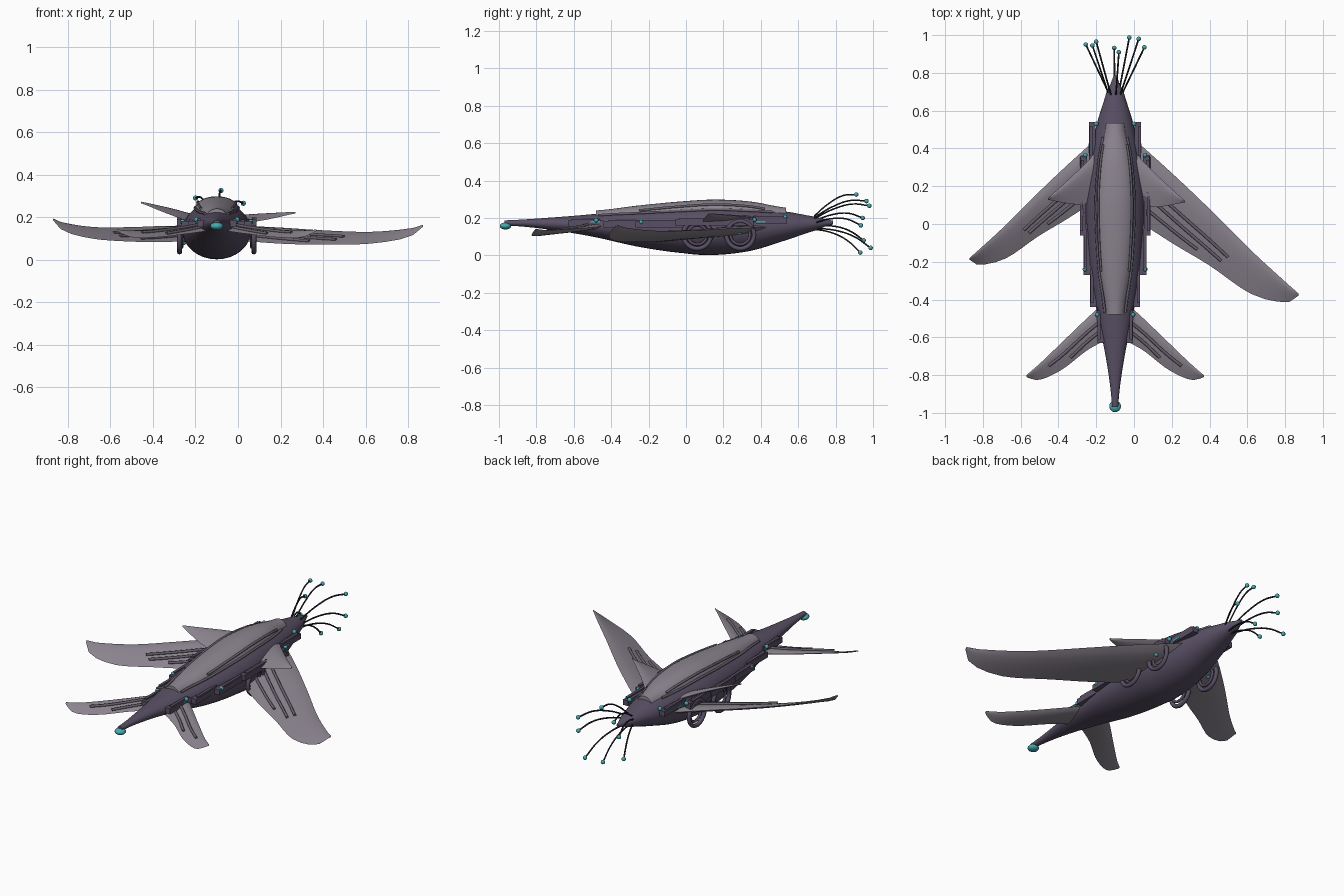
import bpy, bmesh, math
from mathutils import Vector

old = bpy.data.objects.get("Cube")
if old:
    bpy.data.objects.remove(old, do_unlink=True)
AX = -0.1  # hull axis


def material(name, rgb):
    m = bpy.data.materials.new(name)
    m.use_nodes = True
    m.diffuse_color = (*rgb, 1)
    m.node_tree.nodes["Principled BSDF"].inputs["Base Color"].default_value = (*rgb, 1)
    return m


HULL = material("dark purple hull", (0.1, 0.08, 0.13))
SHELL = material("grey membrane", (0.265, 0.235, 0.28))
TRIM = material("grey purple ribs", (0.14, 0.12, 0.155))
BLACK = material("near black tendril", (0.02, 0.018, 0.025))
TEAL = material("teal glow", (0.06, 0.4, 0.43))


def finish(obj, name, mat, angle=40):
    obj.name = name
    obj.data.materials.append(mat)
    bpy.ops.object.select_all(action="DESELECT")
    obj.select_set(True)
    bpy.context.view_layer.objects.active = obj
    bpy.ops.object.shade_smooth_by_angle(angle=math.radians(angle))
    return obj


def loft(name, rings, mat, angle=40):
    """Skin a list of equal-length closed sections and cap both ends."""
    bm = bmesh.new()
    rows = [[bm.verts.new(p) for p in ring] for ring in rings]
    n = len(rows[0])
    for a, b in zip(rows, rows[1:]):
        for i in range(n):
            bm.faces.new((a[i], a[(i + 1) % n], b[(i + 1) % n], b[i]))
    bm.faces.new(rows[0])
    bm.faces.new(rows[-1])
    bmesh.ops.recalc_face_normals(bm, faces=bm.faces)
    mesh = bpy.data.meshes.new(name)
    bm.to_mesh(mesh)
    bm.free()
    obj = bpy.data.objects.new(name, mesh)
    bpy.context.collection.objects.link(obj)
    return finish(obj, name, mat, angle)


def tube(name, pts, radius, mat):
    """Smooth bevelled curve through the points."""
    cu = bpy.data.curves.new(name, "CURVE")
    cu.dimensions = "3D"
    cu.bevel_depth = radius
    cu.bevel_resolution = 1
    cu.use_fill_caps = True
    cu.resolution_u = 5
    s = cu.splines.new("BEZIER")
    s.bezier_points.add(len(pts) - 1)
    for bp, p in zip(s.bezier_points, pts):
        bp.co = p
        bp.handle_left_type = bp.handle_right_type = "AUTO"
    obj = bpy.data.objects.new(name, cu)
    obj.data.materials.append(mat)
    bpy.context.collection.objects.link(obj)


def ball(name, loc, r, squash=1):
    bpy.ops.mesh.primitive_uv_sphere_add(segments=16, ring_count=10, radius=r, location=loc)
    obj = bpy.context.object
    obj.scale.z = squash
    finish(obj, name, TEAL, 60)


def box(name, x, y, z, size, mat):
    bpy.ops.mesh.primitive_cube_add(size=1, location=(x, y, z))
    obj = bpy.context.object
    obj.scale = size
    finish(obj, name, mat, 30)


def sample(rows, t):
    """Smoothly interpolate rows of numbers, with the first column as the key."""
    for i in range(len(rows) - 1):
        if t <= rows[i + 1][0] + 1e-6:
            break
    f = (t - rows[i][0]) / (rows[i + 1][0] - rows[i][0])
    out = []
    for k in range(1, len(rows[0])):
        p = [rows[max(0, min(len(rows) - 1, j))][k] for j in (i - 1, i, i + 1, i + 2)]
        out.append(p[1] + f * 0.5 * (p[2] - p[0] + f * (2 * p[0] - 5 * p[1] + 4 * p[2] - p[3]
                   + f * (3 * (p[1] - p[2]) + p[3] - p[0]))))
    return out


# Spindle hull: y, half width, bottom, top
hull = [(-0.97, 0.016, 0.16, 0.187), (-0.75, 0.042, 0.14, 0.2), (-0.5, 0.09, 0.1, 0.22),
        (-0.25, 0.135, 0.045, 0.245), (0, 0.157, 0.01, 0.265), (0.15, 0.16, 0.002, 0.27),
        (0.35, 0.137, 0.025, 0.26), (0.55, 0.092, 0.085, 0.232), (0.7, 0.045, 0.135, 0.205),
        (0.785, 0.008, 0.165, 0.185)]
rings = []
for i in range(41):
    y = -0.97 + 1.755 * i / 40
    w, lo, hi = sample(hull, y)
    ang = [math.tau * k / 32 for k in range(32)]
    rings.append([(AX + w * math.cos(a), y, (lo + hi) / 2 + (hi - lo) / 2 * math.sin(a)) for a in ang])
loft("hull", rings, HULL)
ball("nose_orb", (AX, -0.965, 0.157), 0.031, 0.6)

# Dorsal shell: y, half width, top
back = [(-0.48, 0.053, 0.24), (-0.25, 0.084, 0.267), (0, 0.1, 0.29), (0.17, 0.1, 0.298),
        (0.35, 0.084, 0.287), (0.535, 0.052, 0.255)]
rings = []
for i in range(25):
    y = -0.48 + 1.015 * i / 24
    w, hi = sample(back, y)
    rings.append([(AX + w * math.cos(math.pi * k / 14), y, hi - 0.056 + 0.056 * math.sin(math.pi * k / 14))
                  for k in range(15)])
loft("dorsal_shell", rings, SHELL)


def wing_point(rows, side, u, v, lift=0.0):
    """Point on a wing: u along the span, v from leading to trailing edge."""
    d, ly, lz, ty, tz = sample(rows, u)
    z = lz + (tz - lz) * v + lift * math.sin(math.pi * v ** 0.65)
    return Vector((AX + side * d, ly + (ty - ly) * v, z))


def wing(name, rows, side, thick):
    rings = []
    for i in range(17):
        u = i / 16
        t = thick * (1 - 0.8 * u)
        top = [wing_point(rows, side, u, k / 8, t) for k in range(9)]
        low = [wing_point(rows, side, u, k / 8, -t * 0.75) for k in range(7, 0, -1)]
        rings.append(top + low)
    loft(name, rings, SHELL, 50)


def wing_ribs(name, rows, side, thick, ribs):
    for n, (u0, u1, v0, v1) in enumerate(ribs):
        pts = []
        for i in range(6):
            f = i / 5
            u = u0 + (u1 - u0) * f
            v = v0 + (v1 - v0) * f
            pts.append(wing_point(rows, side, u, v, thick * (1 - 0.8 * u)) + Vector((0, 0, 0.003)))
        tube(f"{name}_rib_{n + 1}", pts, 0.008, TRIM)


def scaled(rows, s, y0, dz):
    """Shrink a wing about its root and raise its tip."""
    return [(u, 0.1 + (d - 0.1) * s, y0 + (ly - y0) * s, lz + dz * u,
             y0 + (ty - y0) * s, tz + dz * u) for u, d, ly, lz, ty, tz in rows]


# Stations: u, offset from axis, lead y, lead z, trail y, trail z
main = [(0, 0.1, 0.45, 0.15, 0.03, 0.09), (0.25, 0.3, 0.27, 0.145, -0.1, 0.075),
        (0.5, 0.5, 0.08, 0.135, -0.22, 0.07), (0.75, 0.72, -0.14, 0.13, -0.37, 0.075),
        (0.92, 0.9, -0.305, 0.145, -0.415, 0.105), (1, 0.97, -0.367, 0.16, -0.38, 0.155)]
tail = [(0, 0.04, -0.4, 0.165, -0.61, 0.135), (0.3, 0.15, -0.5, 0.15, -0.67, 0.12),
        (0.6, 0.28, -0.625, 0.14, -0.77, 0.105), (0.85, 0.4, -0.74, 0.135, -0.825, 0.105),
        (1, 0.47, -0.8, 0.14, -0.81, 0.135)]
upper = [(0, 0.1, 0.38, 0.2, 0.1, 0.17), (0.5, 0.22, 0.26, 0.212, 0.09, 0.185),
         (1, 0.37, 0.122, 0.222, 0.115, 0.218)]
main_ribs = [(0.03, 0.61, 0.42, 0.58), (0.03, 0.57, 0.56, 0.76), (0.03, 0.42, 0.75, 0.86)]
tail_ribs = [(0.1, 0.74, 0.42, 0.5), (0.05, 0.5, 0.66, 0.8)]
for label, side, s, dz in (("left", 1, 1, 0), ("right", -1, 0.77, 0.03)):
    rows = scaled(main, s, 0.45, dz)
    wing(f"{label}_wing", rows, side, 0.025)
    wing_ribs(f"{label}_wing", rows, side, 0.025, main_ribs)
    wing(f"{label}_tail_fin", tail, side, 0.018)
    wing_ribs(f"{label}_tail_fin", tail, side, 0.018, tail_ribs)
    fin = scaled(upper, 1 if side > 0 else 0.95, 0.38, dz * 1.6)
    wing(f"{label}_upper_fin", fin, side, 0.02)

    # Ridge tubes where the dorsal shell meets the hull
    for n, (scale, y0, y1) in enumerate(((1.0, -0.47, 0.46), (0.88, -0.25, 0.42))):
        pts = []
        for i in range(13):
            y = y0 + (y1 - y0) * i / 12
            w, crown = sample(back, y)
            hw, lo, hi = sample(hull, y)
            on_hull = (lo + hi) / 2 + (hi - lo) / 2 * math.sqrt(1 - (w * scale / hw) ** 2)
            on_shell = crown - 0.056 + 0.056 * math.sqrt(1 - scale ** 2)
            pts.append((AX + side * w * scale, y, max(on_hull, on_shell) + 0.003))
        tube(f"{label}_dorsal_ridge_{n + 1}", pts, 0.007, TRIM)

    # Flank panels: offset, start y, end y, z
    panels = [(0.12, 0.34, 0.54, 0.185), (0.165, 0.14, 0.36, 0.175), (0.17, -0.06, 0.17, 0.175),
              (0.15, -0.27, 0.0, 0.165), (0.115, -0.44, -0.22, 0.165), (0.077, -0.63, -0.44, 0.17)]
    for n, (d, y0, y1, z) in enumerate(panels):
        x = AX + side * d
        box(f"{label}_flank_panel_{n + 1}", x, (y0 + y1) / 2, z, (0.034, y1 - y0, 0.032), HULL)
        box(f"{label}_flank_strip_{n + 1}", x + side * 0.008, (y0 + y1) / 2, z + 0.019,
            (0.016, (y1 - y0) * 0.8, 0.01), HULL)

    # Flank lights and short glowing strips
    for n, (d, y, z) in enumerate(((0.1, 0.53, 0.205), (0.158, 0.365, 0.19), (0.16, -0.24, 0.178),
                                   (0.095, -0.48, 0.188), (0.183, 0.285, 0.12))):
        ball(f"{label}_flank_light_{n + 1}", (AX + side * d, y, z), 0.012)
    for n, (d, y) in enumerate(((0.138, 0.4), (0.095, -0.485))):
        box(f"{label}_glow_strip_{n + 1}", AX + side * d, y, 0.18, (0.006, 0.05, 0.009), TEAL)

    # Under-wing hoops
    for n, y in enumerate((0.06, 0.29)):
        for part, d, r, t in (("outer", 0.175, 0.074, 0.012), ("inner", 0.165, 0.052, 0.008)):
            bpy.ops.mesh.primitive_torus_add(major_radius=r, minor_radius=t, major_segments=28,
                                             minor_segments=8, location=(AX + side * d, y, 0.11),
                                             rotation=(0, math.pi / 2, 0))
            finish(bpy.context.object, f"{label}_{part}_hoop_{n + 1}", HULL, 60)

# Rear tendrils with glowing tips
tips = [(-0.08, 0.91, 0.325), (-0.2, 0.965, 0.29), (0.025, 0.98, 0.265), (-0.22, 0.945, 0.2),
        (0.055, 0.935, 0.16), (-0.255, 0.95, 0.08), (-0.025, 0.987, 0.04), (-0.105, 0.932, 0.015)]
for n, tip in enumerate(tips):
    end = Vector(tip)
    spread = Vector((end.x - AX, 0, end.z - 0.17))
    root = Vector((AX, 0.685, 0.175)) + spread.normalized() * 0.035
    mids = [root.lerp(end, f) + Vector((0, 0, bow)) for f, bow in ((0.35, 0.027), (0.7, 0.03))]
    tube(f"tendril_{n + 1}", [root, *mids, end], 0.0045, BLACK)
    ball(f"tendril_tip_{n + 1}", end, 0.012)
